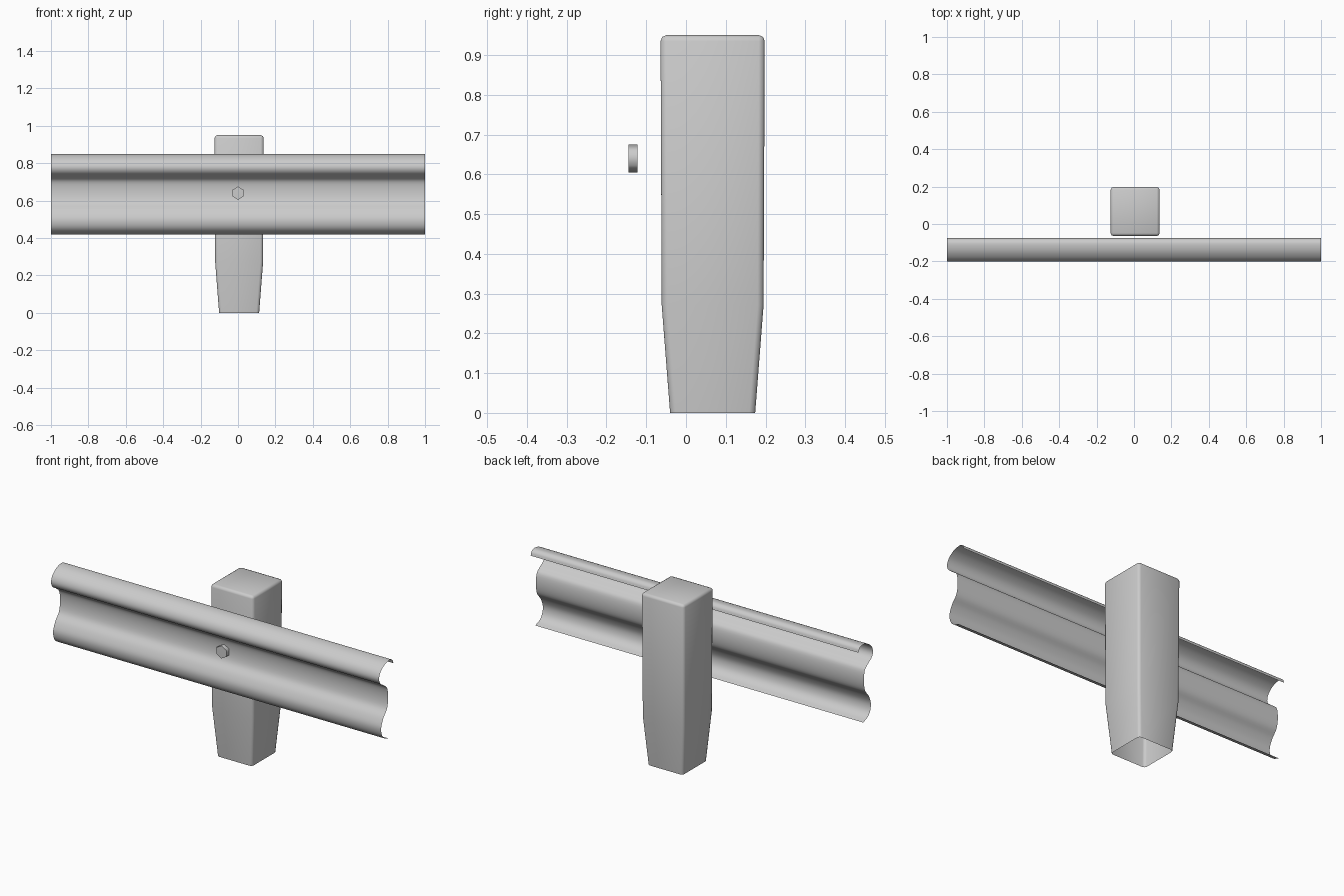
import bpy
import bmesh
import math
from mathutils import Matrix, Vector

cube = bpy.data.objects.get("Cube")
if cube:
    bpy.data.objects.remove(cube, do_unlink=True)

steel = bpy.data.materials.new("galvanised_grey")
steel.use_nodes = True
GREY = (0.6, 0.6, 0.6, 1)
steel.diffuse_color = GREY
steel.node_tree.nodes["Principled BSDF"].inputs["Base Color"].default_value = GREY


def finish(name, bm, angle):
    """Turn a bmesh into a smooth shaded object with sharp edges kept."""
    mesh = bpy.data.meshes.new(name)
    bm.to_mesh(mesh)
    bm.free()
    mesh.materials.append(steel)
    mesh.shade_smooth()
    mesh.set_sharp_from_angle(angle=math.radians(angle))
    obj = bpy.data.objects.new(name, mesh)
    bpy.context.scene.collection.objects.link(obj)
    return obj


def smooth_path(points, steps):
    """Catmull-Rom curve through the points."""
    p = [Vector(q) for q in points]
    p = [2 * p[0] - p[1]] + p + [2 * p[-1] - p[-2]]
    out = []
    for a, b, c, d in zip(p, p[1:], p[2:], p[3:]):
        for i in range(steps):
            t = i / steps
            out.append(0.5 * (2 * b + (c - a) * t
                              + (2 * a - 5 * b + 4 * c - d) * t * t
                              + (3 * b - a - 3 * c + d) * t ** 3))
    return out + [p[-2]]


# Rail: a thin corrugated sheet with a rolled top lip, profile in (y, z)
profile = [(-.075, .82), (-.083, .84), (-.105, .85), (-.148, .842),
           (-.186, .815), (-.2, .78), (-.188, .75), (-.152, .725),
           (-.128, .70), (-.121, .645), (-.131, .59), (-.162, .55),
           (-.181, .505), (-.176, .463), (-.153, .435), (-.115, .42)]
bm = bmesh.new()
rows = [[bm.verts.new((x, q.x, q.y)) for x in (-1, 1)]
        for q in smooth_path(profile, 4)]
for (a, b), (c, d) in zip(rows, rows[1:]):
    bm.faces.new((a, c, d, b))
finish("rail", bm, 80)

# Post: square tube, tapered at the foot, closed on top and open below
bm = bmesh.new()
rings = []
for z, half in ((0, .107), (.27, .128), (.95, .131)):
    rings.append([bm.verts.new((.006 + sx * half, .067 + sy * half, z))
                  for sx, sy in ((-1, -1), (1, -1), (1, 1), (-1, 1))])
for low, high in zip(rings, rings[1:]):
    for i in range(4):
        j = (i + 1) % 4
        bm.faces.new((low[i], low[j], high[j], high[i]))
bm.faces.new(rings[-1])
bm.normal_update()
corners = [e for e in bm.edges
           if len(e.link_faces) == 2 and e.calc_face_angle() > 1]
bmesh.ops.bevel(bm, geom=corners, offset=.015, segments=2, profile=.5,
                affect='EDGES')
finish("post", bm, 60)

# Bolt: hexagonal head in the middle of the rail
bm = bmesh.new()
bmesh.ops.create_cone(
    bm, cap_ends=True, segments=6, radius1=.035, radius2=.035, depth=.023,
    matrix=Matrix.Translation((0, -.1335, .64)) @ Matrix.Rotation(math.pi / 2, 4, 'X'))
finish("bolt_head", bm, 75)
